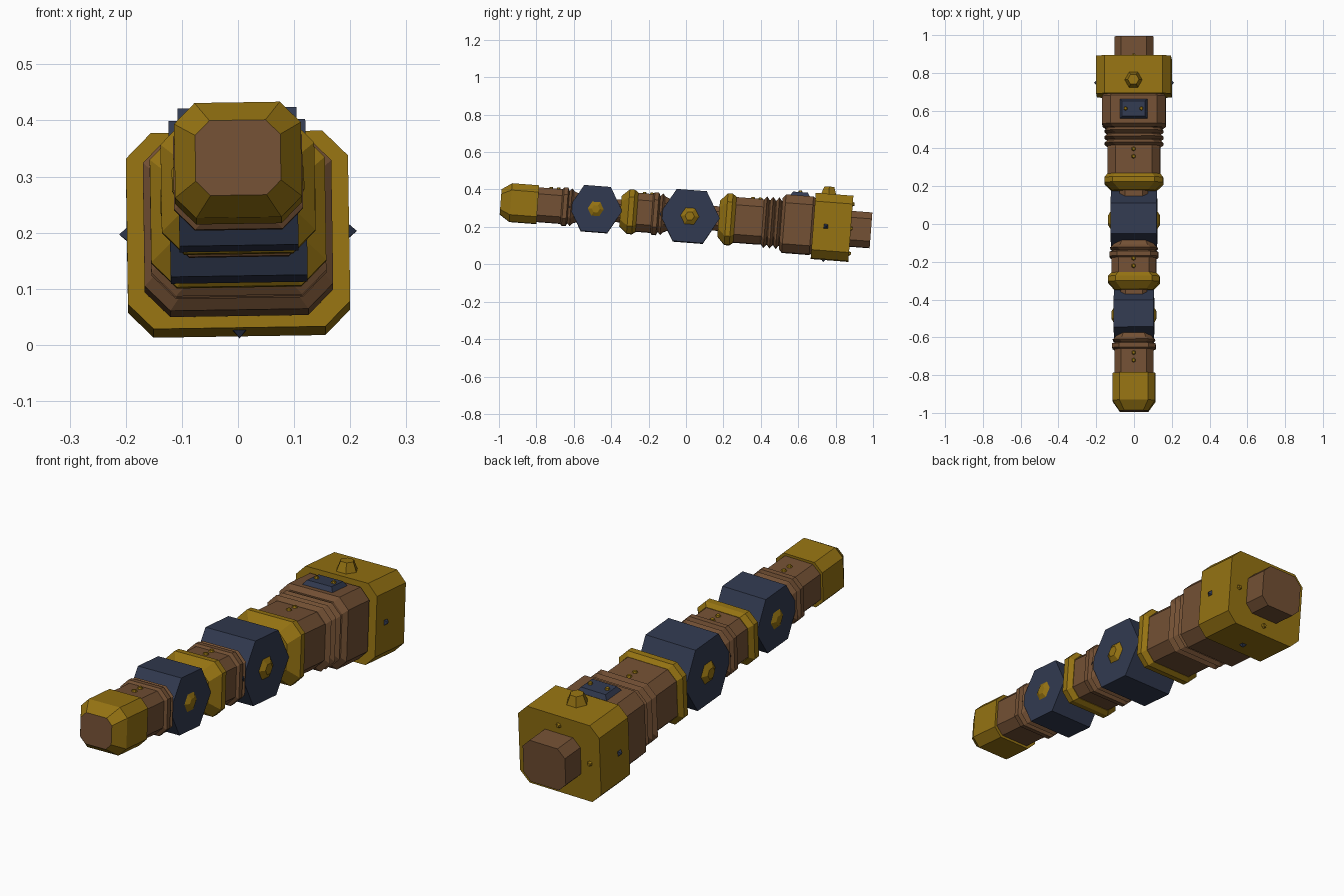
import bpy, bmesh, math
from mathutils import Matrix, Vector

cube = bpy.data.objects.get("Cube")
if cube:
    bpy.data.objects.remove(cube, do_unlink=True)

# Whole limb is built along y, then pitched and rolled slightly
POSE = (Matrix.Translation((0, 0, 0.2575)) @ Matrix.Rotation(math.radians(-4.4), 4, 'X')
        @ Matrix.Rotation(math.radians(-0.9), 4, 'Y'))


def material(name, rgb):
    m = bpy.data.materials.new(name)
    m.use_nodes = True
    m.diffuse_color = (*rgb, 1)
    m.node_tree.nodes["Principled BSDF"].inputs["Base Color"].default_value = (*rgb, 1)
    return m


GOLD = material("old gold", (0.30, 0.17, 0.006))
BROWN = material("bronze brown", (0.17, 0.08, 0.034))
NAVY = material("dark navy", (0.031, 0.042, 0.08))


def finish(bm, name, *mats):
    bmesh.ops.recalc_face_normals(bm, faces=bm.faces)
    mesh = bpy.data.meshes.new(name)
    bm.to_mesh(mesh)
    bm.free()
    for m in mats:
        mesh.materials.append(m)
    ob = bpy.data.objects.new(name, mesh)
    bpy.context.collection.objects.link(ob)
    ob.matrix_world = POSE
    return ob


def loft(name, stations, *mats):
    """Octagonal sections along y; each station is (y, half width, half height, corner cut)."""
    bm = bmesh.new()
    rings = []
    for y, w, h, c in stations:
        pts = [(w, c - h), (w, h - c), (w - c, h), (c - w, h),
               (-w, h - c), (-w, c - h), (c - w, -h), (w - c, -h)]
        rings.append([bm.verts.new((x, y, z)) for x, z in pts])
    for a, b in zip(rings, rings[1:]):
        for i in range(8):
            j = (i + 1) % 8
            bm.faces.new((a[i], a[j], b[j], b[i]))
    cap = bm.faces.new(rings[0])
    bm.faces.new(rings[-1])
    if len(mats) > 1:
        cap.material_index = 1
    return finish(bm, name, *mats)


def stud(name, mat, base, direction, r1, r2, height, sides=6, turn=0):
    """Tapered stud standing on a surface point."""
    d = Vector(direction)
    bm = bmesh.new()
    place = (Matrix.Translation(Vector(base) + d * height / 2)
             @ d.to_track_quat('Z', 'Y').to_matrix().to_4x4() @ Matrix.Rotation(turn, 4, 'Z'))
    bmesh.ops.create_cone(bm, cap_ends=True, segments=sides, radius1=r1, radius2=r2,
                          depth=height, matrix=place)
    return finish(bm, name, mat)


def hinge(name, y, radius, half_width, pin_radius, pin_height):
    """Hexagonal knuckle with a pin on each side."""
    bm = bmesh.new()
    bmesh.ops.create_cone(bm, cap_ends=True, segments=6, radius1=radius, radius2=radius,
                          depth=2 * half_width,
                          matrix=Matrix.Translation((0, y, 0)) @ Matrix.Rotation(math.pi / 2, 4, 'Y'))
    finish(bm, name, NAVY)
    for side, label in ((1, "left"), (-1, "right")):
        stud(f"{name}_pin_{label}", GOLD, (side * half_width, y, 0), (side, 0, 0),
             pin_radius, pin_radius * 0.5, pin_height, turn=math.pi / 6)


def ribs(ys, w, h, c, depth=0.015, half=0.014):
    """Zigzag bellows stations."""
    out = []
    for y in ys:
        out += [(y - half, w - depth, h - depth, c), (y, w, h, c), (y + half, w - depth, h - depth, c)]
    return out


# Fingertip segment
loft("tip_cap", [(-0.994, 0.076, 0.067, 0.026), (-0.94, 0.113, 0.103, 0.037),
                 (-0.795, 0.113, 0.103, 0.037)], GOLD, BROWN)
loft("tip_body", [(-0.83, 0.103, 0.092, 0.035), (-0.668, 0.103, 0.092, 0.035),
                  (-0.660, 0.115, 0.102, 0.037), (-0.638, 0.115, 0.102, 0.037)]
     + ribs([-0.617], 0.112, 0.1, 0.035)
     + [(-0.55, 0.07, 0.065, 0.025)], BROWN)

# Middle segment
hinge("front_hinge", -0.484, 0.142, 0.106, 0.043, 0.012)
loft("middle_collar", [(-0.352, 0.1, 0.08, 0.035), (-0.31, 0.137, 0.118, 0.04),
                       (-0.282, 0.137, 0.118, 0.04), (-0.263, 0.12, 0.105, 0.038)], GOLD)
loft("middle_body", [(-0.42, 0.07, 0.06, 0.025), (-0.34, 0.07, 0.06, 0.025),
                     (-0.31, 0.118, 0.103, 0.038), (-0.183, 0.118, 0.103, 0.038),
                     (-0.175, 0.129, 0.113, 0.04), (-0.153, 0.129, 0.113, 0.04)]
     + ribs([-0.130], 0.126, 0.11, 0.038)
     + [(-0.06, 0.08, 0.07, 0.03)], BROWN)

# Base segment
hinge("rear_hinge", 0.02, 0.161, 0.122, 0.05, 0.016)
loft("base_collar", [(0.175, 0.115, 0.095, 0.04), (0.215, 0.156, 0.137, 0.045),
                     (0.242, 0.156, 0.137, 0.045), (0.262, 0.14, 0.122, 0.042)], GOLD)
loft("base_body", [(0.10, 0.075, 0.065, 0.028), (0.19, 0.075, 0.065, 0.028),
                   (0.22, 0.139, 0.121, 0.042), (0.40, 0.139, 0.121, 0.042)]
     + ribs([0.425, 0.458, 0.491], 0.156, 0.137, 0.043, 0.018)
     + [(0.53, 0.139, 0.121, 0.042)], BROWN)
loft("base_block", [(0.508, 0.15, 0.135, 0.042), (0.525, 0.168, 0.155, 0.045),
                    (0.672, 0.168, 0.155, 0.045), (0.69, 0.155, 0.142, 0.042)], BROWN)

# Mounting block and rear peg
loft("mount_block", [(0.682, 0.198, 0.175, 0.045), (0.884, 0.198, 0.175, 0.045)], GOLD)
loft("rear_peg", [(0.86, 0.103, 0.095, 0.035), (0.992, 0.103, 0.095, 0.035)], BROWN)
stud("top_knob", GOLD, (0, 0.752, 0.174), (0, 0, 1), 0.047, 0.03, 0.042, turn=math.pi / 6)

# Pointed spikes on the sides and underside of the mounting block
for name, base, d in (("left", (0.198, 0.75, 0), (1, 0, 0)),
                      ("right", (-0.198, 0.75, 0), (-1, 0, 0)),
                      ("bottom", (0, 0.75, -0.175), (0, 0, -1))):
    stud(f"spike_{name}", NAVY, base, d, 0.016, 0, 0.014, sides=4, turn=math.pi / 4)

# Rivets around the rear peg
for i, (x, z) in enumerate(((0, 0.132), (0, -0.132), (0.148, 0), (-0.148, 0))):
    stud(f"rear_rivet_{i}", GOLD, (x, 0.884, z), (0, 1, 0), 0.012, 0.008, 0.01)

# Dark bevelled plate on the block, with two rivets
bm = bmesh.new()
bmesh.ops.create_cube(bm, size=1, matrix=Matrix.Translation((0, 0.6, 0.163))
                      @ Matrix.Diagonal((0.15, 0.108, 0.022, 1)))
for v in bm.verts:
    if v.co.z > 0.165:
        v.co.x *= 0.8
        v.co.y += 0.014 if v.co.y < 0.6 else -0.014
finish(bm, "top_plate", NAVY)
for x in (-0.042, 0.042):
    stud("plate_rivet", GOLD, (x, 0.6, 0.173), (0, 0, 1), 0.011, 0.008, 0.01)

# Pairs of rivets on top of each segment body
for y, z in ((-0.71, 0.092), (-0.21, 0.103), (0.37, 0.121)):
    for dy in (-0.02, 0.02):
        stud("body_rivet", GOLD, (0, y + dy, z), (0, 0, 1), 0.012, 0.008, 0.008)
